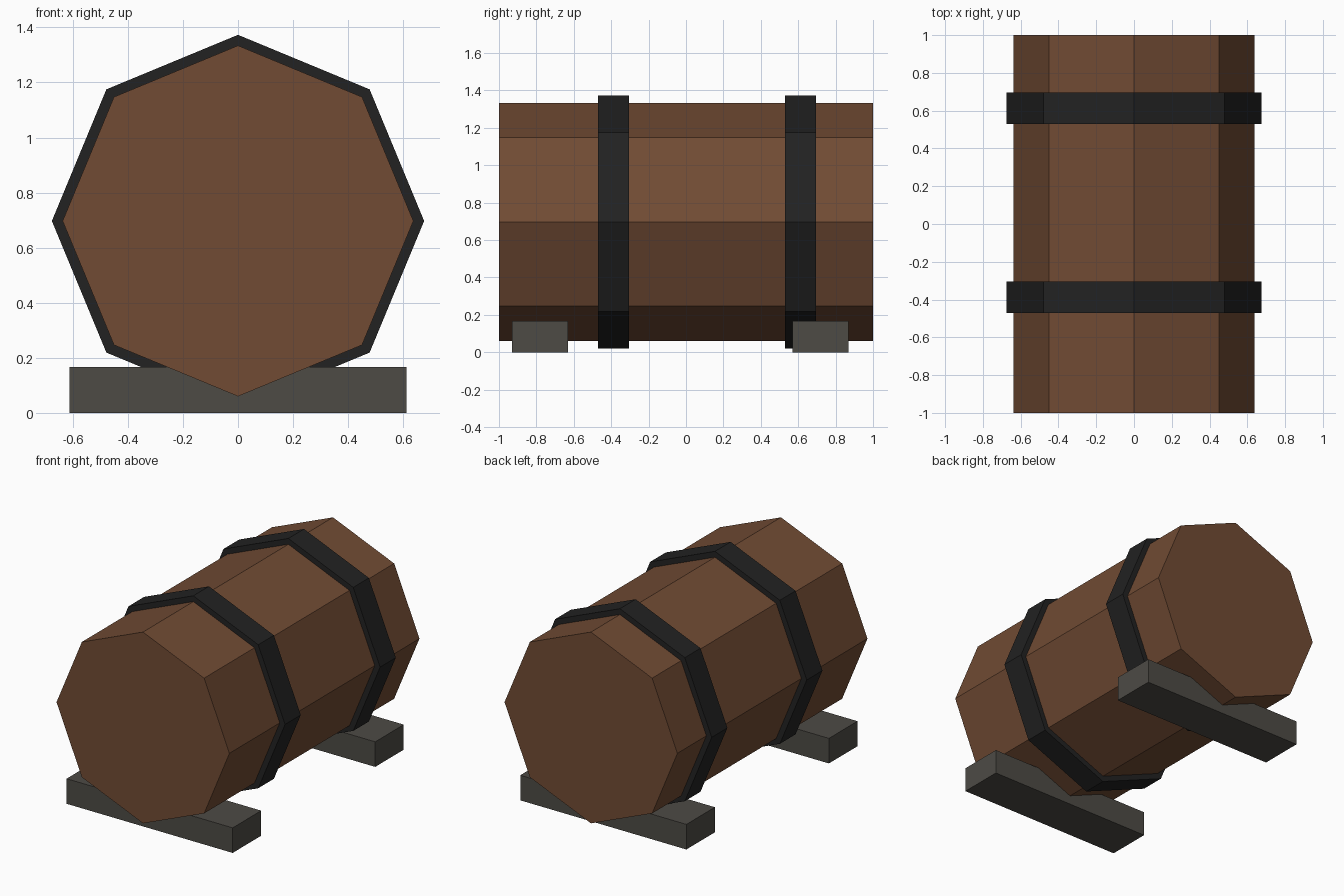
import bpy, bmesh
from math import sin, cos, pi

if "Cube" in bpy.data.objects:
    bpy.data.objects.remove(bpy.data.objects["Cube"])

CENTRE_Z = 0.697
SIDES = 8


def material(name, rgb):
    m = bpy.data.materials.new(name)
    m.diffuse_color = (*rgb, 1)
    m.use_nodes = True
    m.node_tree.nodes["Principled BSDF"].inputs["Base Color"].default_value = m.diffuse_color
    return m


def finish(name, bm, mat):
    bmesh.ops.recalc_face_normals(bm, faces=bm.faces)
    mesh = bpy.data.meshes.new(name)
    bm.to_mesh(mesh)
    bm.free()
    mesh.materials.append(mat)
    obj = bpy.data.objects.new(name, mesh)
    bpy.context.collection.objects.link(obj)
    return obj


def octagon(bm, radius, y):
    return [bm.verts.new((radius * sin(2 * pi * i / SIDES), y,
                          CENTRE_Z + radius * cos(2 * pi * i / SIDES)))
            for i in range(SIDES)]


def bridge(bm, a, b):
    for i in range(SIDES):
        j = (i + 1) % SIDES
        bm.faces.new((a[i], a[j], b[j], b[i]))


wood = material("brown_wood", (0.165, 0.071, 0.034))
iron = material("dark_iron", (0.016, 0.016, 0.016))
stone = material("grey_block", (0.075, 0.07, 0.06))

# Barrel body: closed eight-sided prism lying along y
bm = bmesh.new()
front, back = octagon(bm, 0.637, -1), octagon(bm, 0.637, 1)
bridge(bm, front, back)
bm.faces.new(front)
bm.faces.new(back)
finish("barrel_body", bm, wood)

# Hoops: eight-sided rings, seated slightly into the body
for name, y0, y1 in (("front_hoop", -0.47, -0.305), ("back_hoop", 0.53, 0.695)):
    bm = bmesh.new()
    loops = [octagon(bm, r, y) for r, y in
             ((0.676, y0), (0.676, y1), (0.63, y1), (0.63, y0))]
    for k in range(4):
        bridge(bm, loops[k], loops[(k + 1) % 4])
    finish(name, bm, iron)

# Support blocks under each end
for name, y in (("front_support", -0.78), ("back_support", 0.72)):
    bm = bmesh.new()
    bmesh.ops.create_cube(bm, size=1)
    bmesh.ops.scale(bm, vec=(1.224, 0.3, 0.167), verts=bm.verts)
    bmesh.ops.translate(bm, vec=(0, y, 0.0835), verts=bm.verts)
    finish(name, bm, stone)
